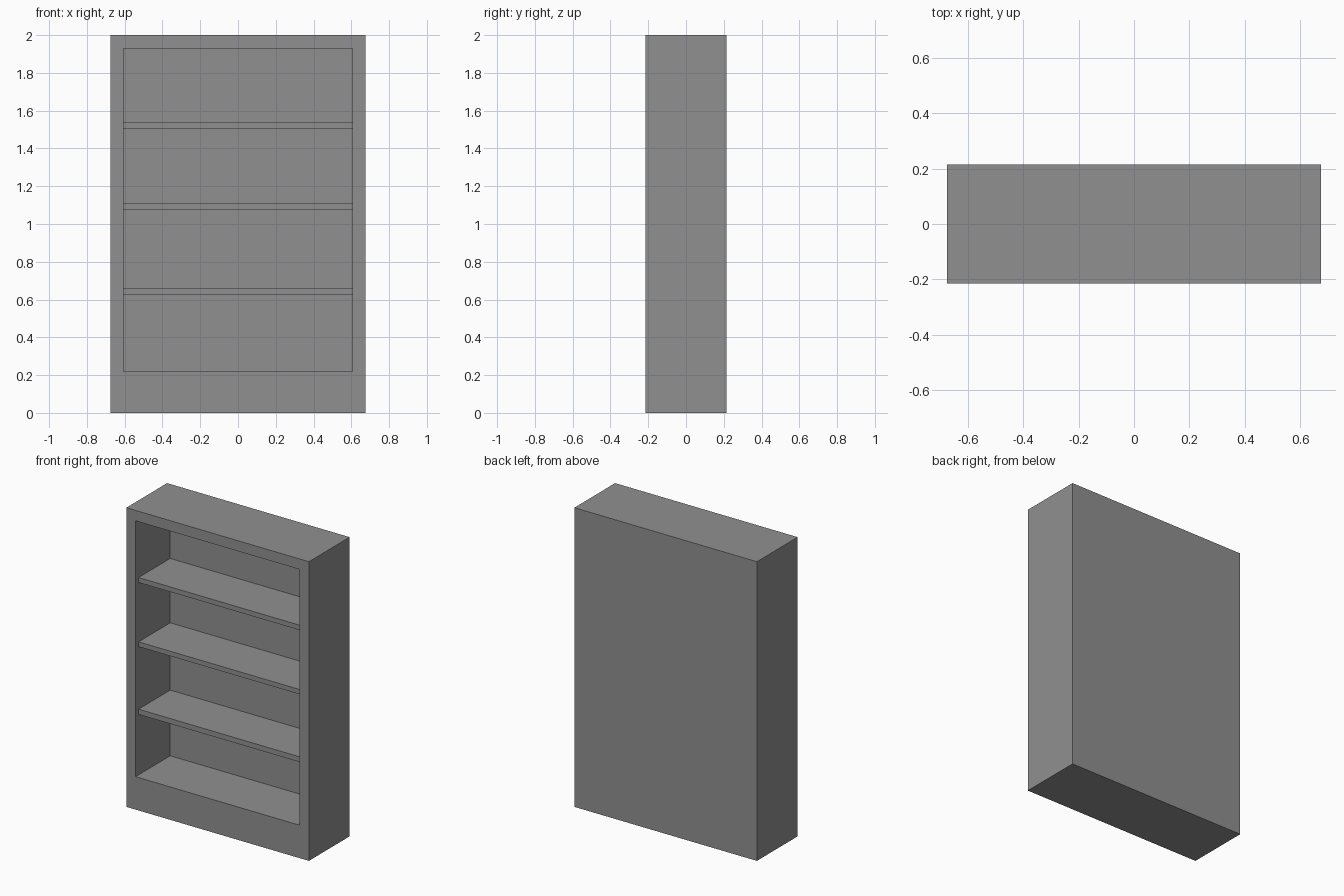
import bpy, bmesh
from mathutils import Matrix, Vector

if "Cube" in bpy.data.objects:
    bpy.data.objects.remove(bpy.data.objects["Cube"])

W, D, H = 1.35, 0.43, 2.0           # outer size
WALL = 0.068                        # side wall thickness
OPEN_LOW, OPEN_HIGH = 0.22, 1.93    # opening heights
RECESS, SETBACK = 0.366, 0.032      # opening depth, shelf setback

# Dark grey finish for all parts
grey = bpy.data.materials.new("dark_grey")
grey.diffuse_color = (0.28, 0.28, 0.28, 1)
grey.use_nodes = True
grey.node_tree.nodes["Principled BSDF"].inputs["Base Color"].default_value = grey.diffuse_color


def box_bmesh(size, centre):
    bm = bmesh.new()
    bmesh.ops.create_cube(
        bm, size=1, matrix=Matrix.Translation(centre) @ Matrix.Diagonal((*size, 1)))
    return bm


def to_object(bm, name):
    bmesh.ops.recalc_face_normals(bm, faces=bm.faces)
    mesh = bpy.data.meshes.new(name)
    bm.to_mesh(mesh)
    bm.free()
    mesh.materials.append(grey)
    obj = bpy.data.objects.new(name, mesh)
    bpy.context.collection.objects.link(obj)
    return obj


# Case: solid box with the front face inset and pushed back
bm = box_bmesh((W, D, H), (0, 0, H / 2))
front = min(bm.faces, key=lambda f: f.calc_center_median().y)
bmesh.ops.inset_region(bm, faces=[front], thickness=WALL, use_even_offset=True)
for v in front.verts:               # raised lower edge forms the plinth
    v.co.z = OPEN_LOW if v.co.z < H / 2 else OPEN_HIGH
pushed = bmesh.ops.extrude_discrete_faces(bm, faces=[front])["faces"][0]
bmesh.ops.translate(bm, verts=pushed.verts, vec=Vector((0, RECESS, 0)))
to_object(bm, "bookcase_case")

# Shelves: thin boards between the side walls, set back from the front
depth = RECESS - SETBACK
y = -D / 2 + SETBACK + depth / 2
for name, low, high in (("lower_shelf", 0.624, 0.659),
                        ("middle_shelf", 1.077, 1.109),
                        ("upper_shelf", 1.506, 1.539)):
    bm = box_bmesh((W - 2 * WALL, depth, high - low), (0, y, (low + high) / 2))
    to_object(bm, name)
